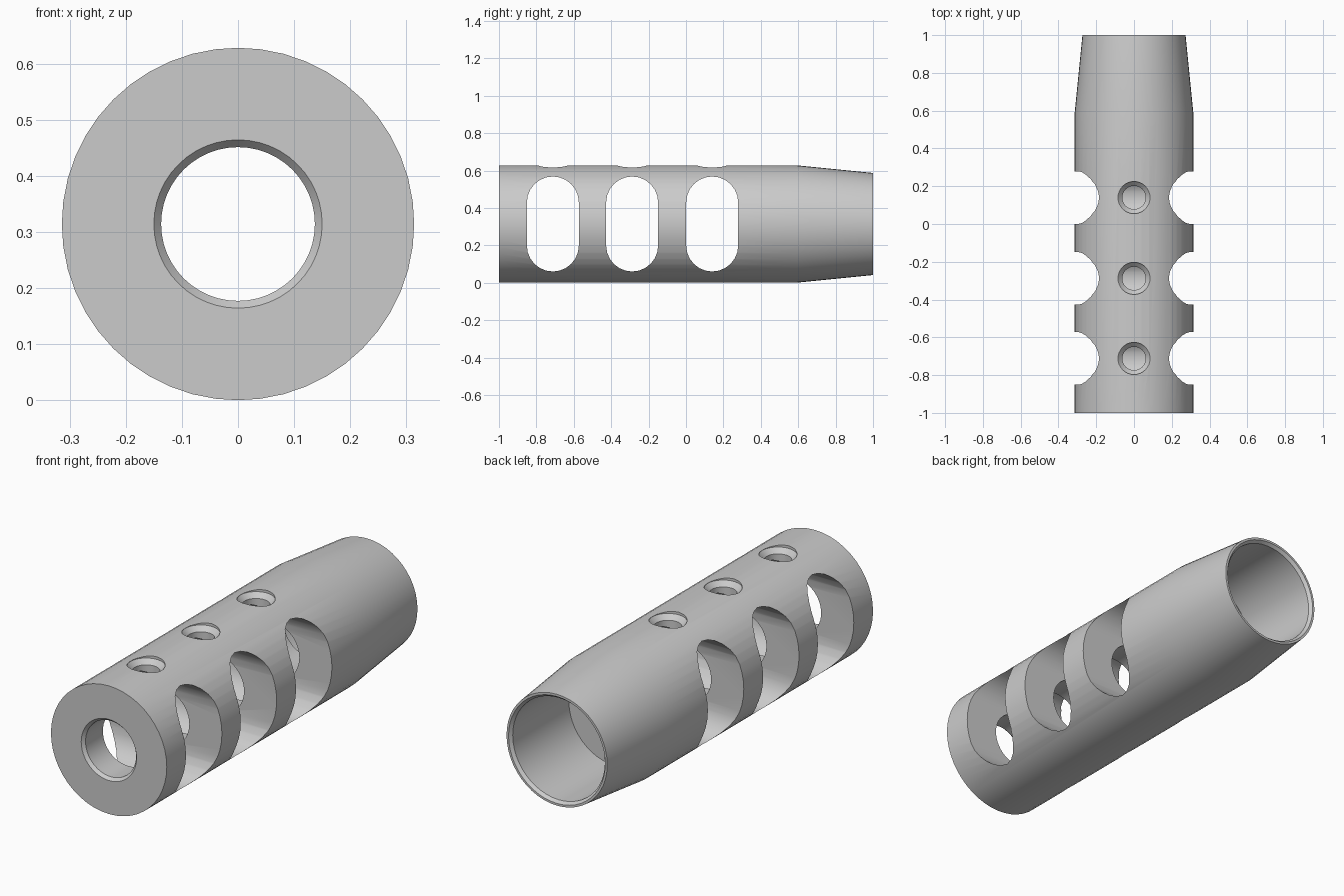
import bpy, bmesh
from math import pi, cos, sin
from mathutils import Matrix

if "Cube" in bpy.data.objects:
    bpy.data.objects.remove(bpy.data.objects["Cube"])

R = 0.314          # outer radius, also the axis height
SLOT_Y = (-0.712, -0.288, 0.14)


def make_object(name, bm):
    bmesh.ops.recalc_face_normals(bm, faces=bm.faces)
    mesh = bpy.data.meshes.new(name)
    bm.to_mesh(mesh)
    bm.free()
    obj = bpy.data.objects.new(name, mesh)
    bpy.context.collection.objects.link(obj)
    return obj


def lathe(name, profile, n, matrix, closed=False):
    """Revolve (radius, height) points around local z; cap the ends unless closed."""
    bm = bmesh.new()
    rings = [[bm.verts.new((r * cos(2 * pi * i / n), r * sin(2 * pi * i / n), h))
              for i in range(n)] for r, h in profile]
    pairs = list(zip(rings, rings[1:]))
    if closed:
        pairs.append((rings[-1], rings[0]))
    else:
        bm.faces.new(rings[0])
        bm.faces.new(rings[-1])
    for a, b in pairs:
        for i in range(n):
            j = (i + 1) % n
            bm.faces.new((a[i], a[j], b[j], b[i]))
    bm.transform(matrix)
    return make_object(name, bm)


def slot_cutter(name, y, half_w, half_h):
    """Upright rounded slot running right through along x."""
    bm = bmesh.new()
    n, straight = 12, half_h - half_w
    outline = [(half_w * cos(pi * i / n), straight + half_w * sin(pi * i / n)) for i in range(n + 1)]
    outline += [(-a, -b) for a, b in outline]
    left, right = [[bm.verts.new((x, y + a, R + b)) for a, b in outline] for x in (-0.5, 0.5)]
    bm.faces.new(left)
    bm.faces.new(right)
    for i in range(len(outline)):
        j = (i + 1) % len(outline)
        bm.faces.new((left[i], left[j], right[j], right[i]))
    return make_object(name, bm)


# Turned body: outer wall with tapered rear, rear socket, narrow chamfered bore
along_y = Matrix.Translation((0, 0, R)) @ Matrix.Rotation(-pi / 2, 4, 'X')
body = lathe("tube_body", [
    (0.150, -1.0), (R, -1.0), (R, 0.59), (0.273, 1.0), (0.262, 1.0),
    (0.250, 0.985), (0.250, 0.55), (0.137, 0.55), (0.137, -0.985)],
    48, along_y, closed=True)

# Side slots and countersunk top holes
cutters = []
for y in SLOT_Y:
    cutters.append(slot_cutter("slot_cutter", y, 0.139, 0.254))
    cutters.append(lathe("top_hole_cutter", [
        (0.062, 0.40), (0.062, 0.592), (0.085, 0.615), (0.085, 0.70)],
        32, Matrix.Translation((0, y, 0))))

bpy.context.view_layer.objects.active = body
for cutter in cutters:
    cutter.hide_render = True
    mod = body.modifiers.new("cut", 'BOOLEAN')
    mod.operation, mod.solver, mod.object = 'DIFFERENCE', 'EXACT', cutter
    bpy.ops.object.modifier_apply(modifier=mod.name)
    bpy.data.objects.remove(cutter)

# Smooth curved walls, crisp cut edges
body.select_set(True)
bpy.ops.object.shade_smooth_by_angle(angle=0.5)
